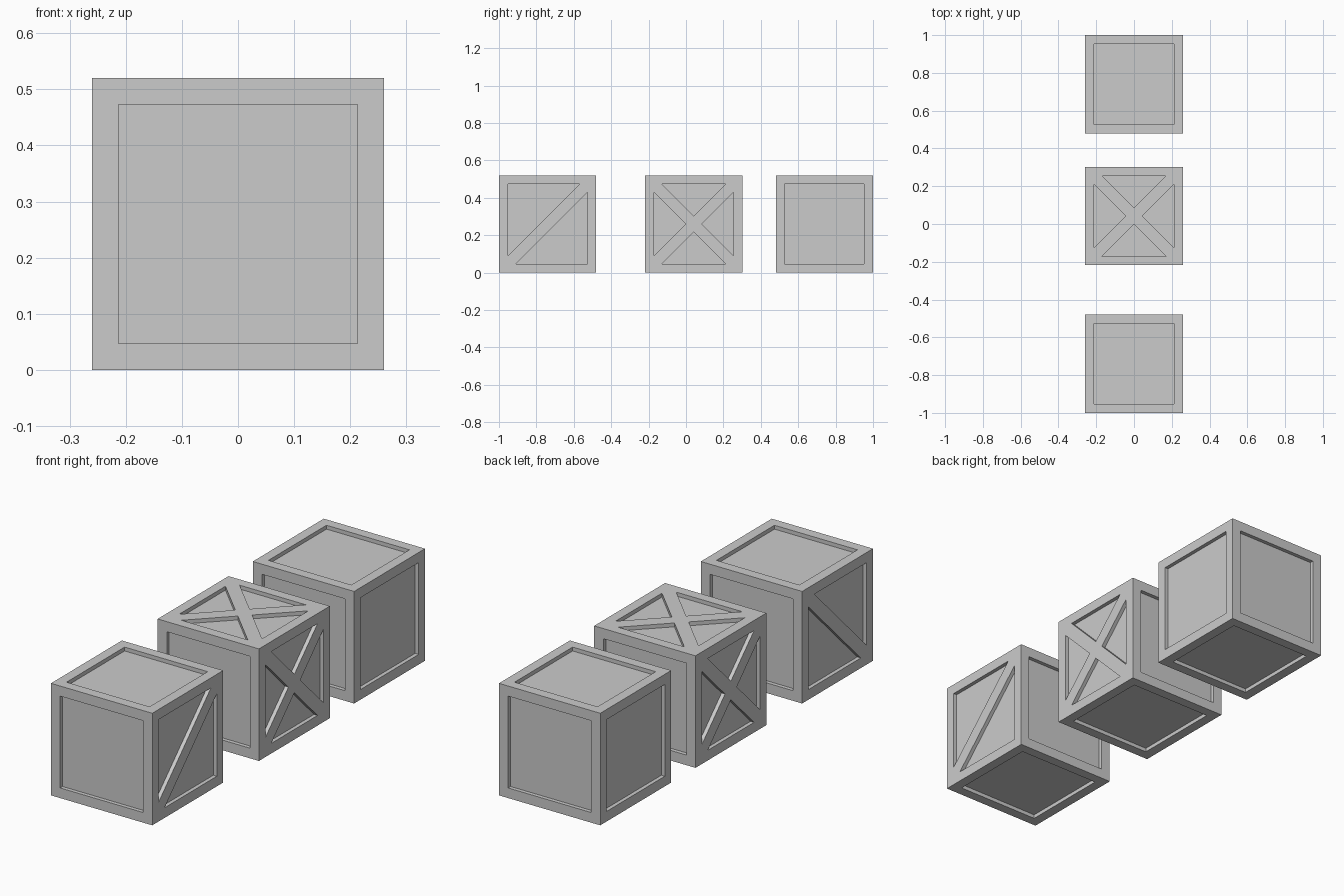
import bpy, bmesh
from mathutils import Vector

if "Cube" in bpy.data.objects:
    bpy.data.objects.remove(bpy.data.objects["Cube"])

SIZE = 0.52            # crate edge length
FRAME = 0.047          # width of the frame around each panel
DEPTH = 0.018          # how far the panels sit back
H = SIZE / 2 - FRAME   # half width of a panel opening
O = 0.043              # offset of brace edges from the diagonal, along an axis
X, Y, Z = Vector((1, 0, 0)), Vector((0, 1, 0)), Vector((0, 0, 1))


def add_object(name, bm, loc):
    bmesh.ops.recalc_face_normals(bm, faces=bm.faces[:])
    mesh = bpy.data.meshes.new(name)
    bm.to_mesh(mesh)
    bm.free()
    obj = bpy.data.objects.new(name, mesh)
    obj.location = loc
    bpy.context.collection.objects.link(obj)
    return obj


def crate_body(name, loc):
    """Cube with a recessed panel on all six sides."""
    bm = bmesh.new()
    bmesh.ops.create_cube(bm, size=SIZE)
    bm.normal_update()
    panels = bm.faces[:]
    bmesh.ops.inset_individual(bm, faces=panels, thickness=FRAME, depth=0, use_even_offset=True)
    normals = [f.normal.copy() for f in panels]
    for panel, n in zip(panels, normals):
        # push the panel in, leaving straight walls
        res = bmesh.ops.extrude_face_region(bm, geom=[panel])
        verts = [g for g in res["geom"] if isinstance(g, bmesh.types.BMVert)]
        bmesh.ops.translate(bm, verts=verts, vec=-n * DEPTH)
        if panel.is_valid:
            bmesh.ops.delete(bm, geom=[panel], context='FACES_ONLY')
    return add_object(name, bm, loc)


def brace(name, outline, u, v, n, loc):
    """Flat brace filling a panel recess flush with the frame."""
    bm = bmesh.new()
    base = n * (SIZE / 2 - DEPTH)
    face = bm.faces.new([bm.verts.new(u * a + v * b + base) for a, b in outline])
    res = bmesh.ops.extrude_face_region(bm, geom=[face], use_keep_orig=True)
    verts = [g for g in res["geom"] if isinstance(g, bmesh.types.BMVert)]
    bmesh.ops.translate(bm, verts=verts, vec=n * DEPTH)
    return add_object(name, bm, loc)


# Brace outlines: one diagonal plank, and a cross made by turning one arm
diagonal = [(-H, -H), (O - H, -H), (H, H - O), (H, H), (H - O, H), (-H, O - H)]
cross = []
arm = [(O, 0), (H, H - O), (H, H), (H - O, H)]
for _ in range(4):
    cross += arm
    arm = [(-b, a) for a, b in arm]

# Three crates in a row
front_loc, middle_loc, back_loc = [Vector((0, y, SIZE / 2)) for y in (-0.74, 0.042, 0.74)]
crate_body("front_crate", front_loc)
crate_body("middle_crate", middle_loc)
crate_body("back_crate", back_loc)

# Braces on both sides of the front and middle crates
for side, n in (("right", X), ("left", -X)):
    brace(f"front_crate_{side}_diagonal", diagonal, Y, Z, n, front_loc)
    brace(f"middle_crate_{side}_cross", cross, Y, Z, n, middle_loc)

# Cross on top of the middle crate
brace("middle_crate_top_cross", cross, X, Y, Z, middle_loc)
